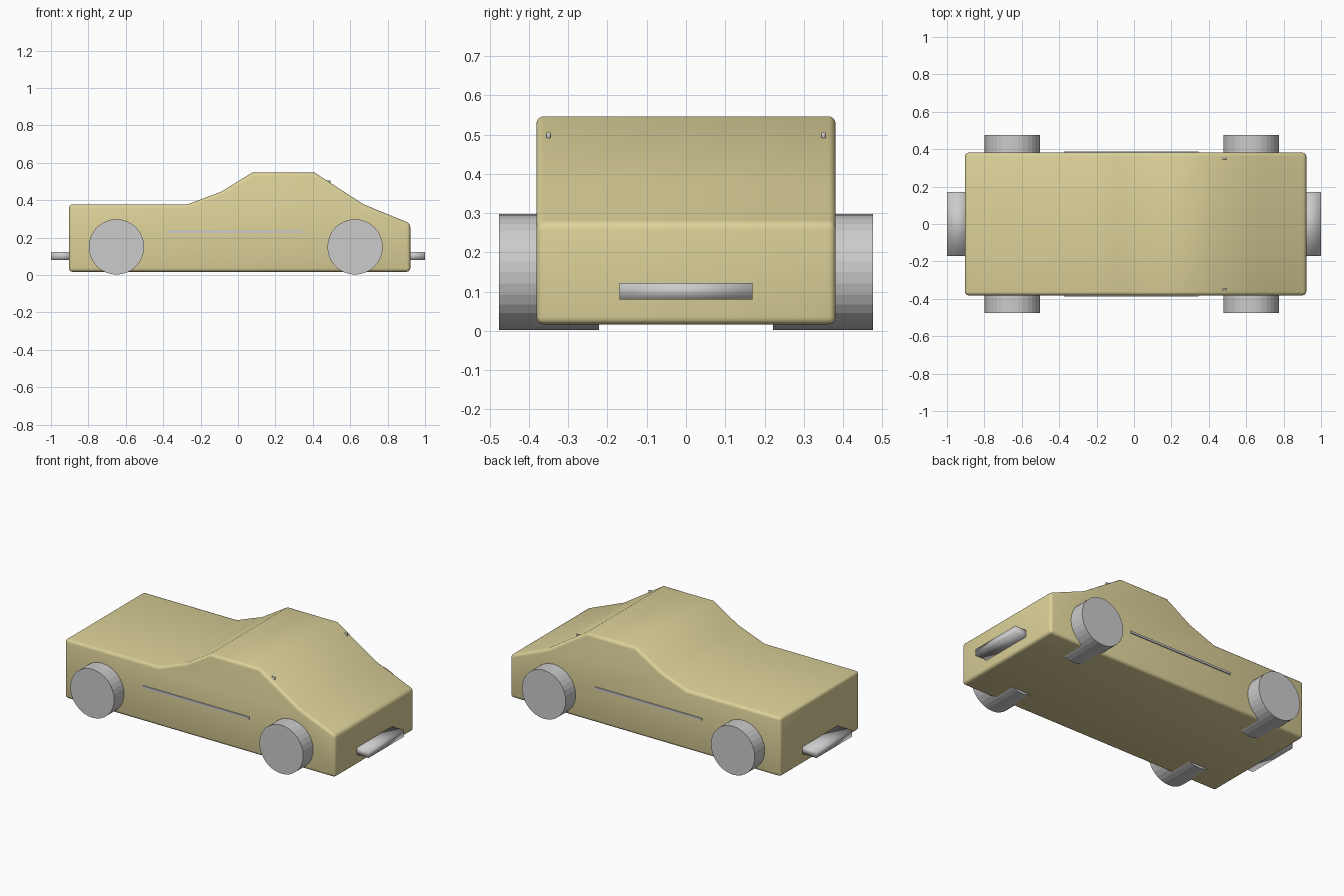
import bpy, bmesh, math

if "Cube" in bpy.data.objects:
    bpy.data.objects.remove(bpy.data.objects["Cube"])


def finish(bm, name, smooth=False):
    bmesh.ops.recalc_face_normals(bm, faces=bm.faces)
    me = bpy.data.meshes.new(name)
    bm.to_mesh(me)
    bm.free()
    for p in me.polygons:
        p.use_smooth = smooth
    ob = bpy.data.objects.new(name, me)
    bpy.context.collection.objects.link(ob)
    return ob


def box(name, lo, hi, smooth=False):
    bm = bmesh.new()
    bmesh.ops.create_cube(bm, size=1)
    for v in bm.verts:
        v.co = [(a + b) / 2 + c * (b - a) for a, b, c in zip(lo, hi, v.co)]
    return finish(bm, name, smooth)


# car body: side profile extruded across the width, edges rounded
HALF = 0.381
profile = [(-0.904, 0.017), (-0.904, 0.377), (-0.27, 0.377), (-0.09, 0.445),
           (0.075, 0.547), (0.41, 0.547), (0.67, 0.378), (0.921, 0.275), (0.921, 0.017)]
bm = bmesh.new()
face = bm.faces.new([bm.verts.new((x, -HALF, z)) for x, z in profile])
ext = bmesh.ops.extrude_face_region(bm, geom=[face])
for g in ext["geom"]:
    if isinstance(g, bmesh.types.BMVert):
        g.co.y = HALF
body = finish(bm, "car_body", True)
bevel = body.modifiers.new("rounded_edges", "BEVEL")
bevel.width = 0.018
bevel.segments = 3
bevel.limit_method = "ANGLE"
bevel.angle_limit = math.radians(40)
paint = bpy.data.materials.new("cream_paint")
paint.diffuse_color = (0.72, 0.64, 0.32, 1)
paint.use_nodes = True
paint.node_tree.nodes["Principled BSDF"].inputs["Base Color"].default_value = paint.diffuse_color
body.data.materials.append(paint)

for side, label in ((-1, "near"), (1, "far")):
    # wheels, reaching under the body
    for x, end in ((-0.65, "rear"), (0.626, "front")):
        bpy.ops.mesh.primitive_cylinder_add(
            vertices=32, radius=0.148, depth=0.255,
            location=(x, side * 0.349, 0.15), rotation=(math.pi / 2, 0, 0))
        bpy.context.object.name = f"wheel_{end}_{label}"

    # door trim strip
    y = sorted((side * 0.37, side * 0.387))
    box(f"side_trim_{label}", (-0.375, y[0], 0.224), (0.346, y[1], 0.237))

    # small mirror tab on the windscreen
    y = sorted((side * 0.345, side * 0.355))
    box(f"mirror_{label}", (0.46, y[0], 0.487), (0.495, y[1], 0.506), True)

    # bumpers at both ends
    x = sorted((side * 0.88, side * 1.0))
    box("bumper_rear" if side < 0 else "bumper_front",
        (x[0], -0.17, 0.08), (x[1], 0.17, 0.122), True)
